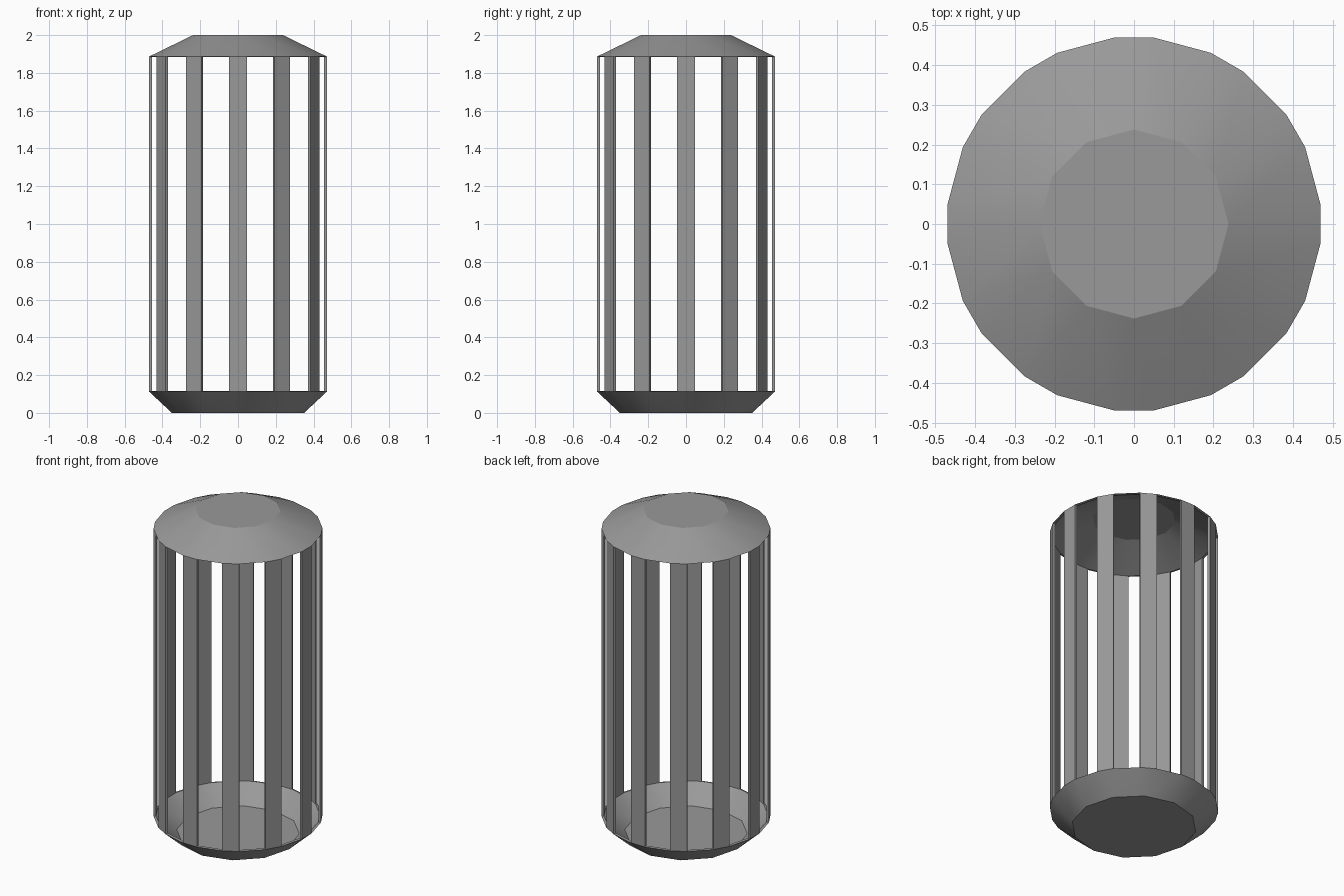
import bpy
import bmesh
from math import cos, sin, radians, tau
from mathutils import Vector

BARS = 12
RADIUS = 0.47        # distance from the axis to the outer face of a bar
HALF_WIDTH = 0.048
THICK = 0.014
LOW, HIGH = 0.112, 1.887

cube = bpy.data.objects.get("Cube")
if cube:
    bpy.data.objects.remove(cube, do_unlink=True)

# Single grey metal
grey = bpy.data.materials.new("grey metal")
grey.use_nodes = True
colour = (0.32, 0.32, 0.32, 1)
grey.diffuse_color = colour
grey.node_tree.nodes["Principled BSDF"].inputs["Base Color"].default_value = colour


def finish(name, bm):
    bmesh.ops.recalc_face_normals(bm, faces=bm.faces)
    mesh = bpy.data.meshes.new(name)
    bm.to_mesh(mesh)
    bm.free()
    mesh.materials.append(grey)
    obj = bpy.data.objects.new(name, mesh)
    bpy.context.collection.objects.link(obj)
    bpy.ops.object.select_all(action="DESELECT")
    obj.select_set(True)
    bpy.context.view_layer.objects.active = obj
    bpy.ops.object.shade_smooth_by_angle(angle=radians(20))


def rim_ring(bm, radius, z):
    """Two corners for every bar around the rim."""
    ring = []
    for i in range(BARS):
        a = tau * i / BARS
        out, side = Vector((cos(a), sin(a), 0)), Vector((-sin(a), cos(a), 0))
        for s in (-1, 1):
            ring.append(bm.verts.new(out * radius + side * s * HALF_WIDTH + Vector((0, 0, z))))
    return ring


def disc_ring(bm, radius, z):
    return [bm.verts.new((radius * cos(tau * i / BARS), radius * sin(tau * i / BARS), z))
            for i in range(BARS)]


def cone(bm, rim, disc):
    """Sloped skin: a triangle at each bar, a quad between bars, and a flat end."""
    for i in range(BARS):
        j = (i + 1) % BARS
        bm.faces.new((disc[i], rim[2 * i], rim[2 * i + 1]))
        bm.faces.new((disc[i], rim[2 * i + 1], rim[2 * j], disc[j]))
    bm.faces.new(disc)


def cap(name, rim_z, end_z, end_radius):
    """Hollow dish with a thin wall."""
    inward = THICK if end_z < rim_z else -THICK
    bm = bmesh.new()
    outer = rim_ring(bm, RADIUS, rim_z)
    inner = rim_ring(bm, RADIUS - THICK, rim_z + inward * 0.2)
    cone(bm, outer, disc_ring(bm, end_radius, end_z))
    cone(bm, inner, disc_ring(bm, end_radius - THICK * 0.4, end_z + inward))
    for i in range(len(outer)):
        j = (i + 1) % len(outer)
        bm.faces.new((outer[i], outer[j], inner[j], inner[i]))
    finish(name, bm)


cap("bottom_cap", LOW, 0, 0.35)
cap("top_cap", HIGH, 2, 0.238)

# Upright bars joining the two caps
bm = bmesh.new()
rings = [rim_ring(bm, r, z) for r in (RADIUS, RADIUS - THICK) for z in (LOW, HIGH)]
for i in range(0, 2 * BARS, 2):
    (a, b), (c, d), (e, f), (g, h) = (ring[i:i + 2] for ring in rings)
    for quad in ((a, b, d, c), (e, f, h, g), (a, c, g, e), (b, d, h, f)):
        bm.faces.new(quad)
finish("upright_bars", bm)
